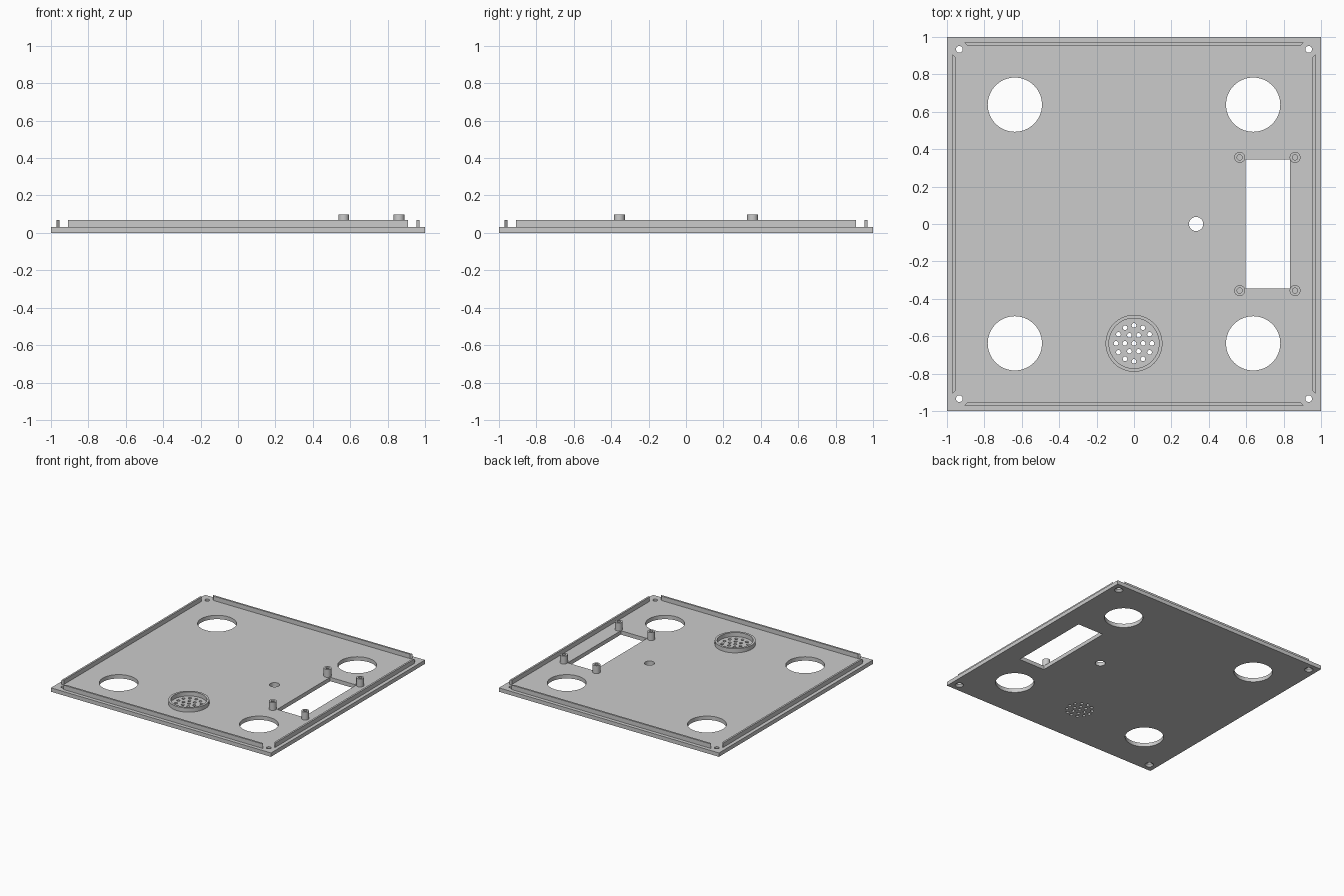
import bpy, bmesh
from math import cos, sin, pi, tau
from mathutils import Matrix, Vector

cube = bpy.data.objects.get("Cube")
if cube:
    bpy.data.objects.remove(cube, do_unlink=True)

grey = bpy.data.materials.new("plain grey")
grey.use_nodes = True
grey.diffuse_color = (0.6, 0.6, 0.6, 1)
grey.node_tree.nodes["Principled BSDF"].inputs["Base Color"].default_value = (0.6, 0.6, 0.6, 1)

BASE, TOP = 0.032, 0.068      # plate top, lip top
SINK = 0.02                   # raised parts start inside the plate


def finish(name, bm):
    bmesh.ops.recalc_face_normals(bm, faces=bm.faces)
    mesh = bpy.data.meshes.new(name)
    bm.to_mesh(mesh)
    bm.free()
    mesh.materials.append(grey)
    ob = bpy.data.objects.new(name, mesh)
    bpy.context.collection.objects.link(ob)
    return ob


def box(bm, x0, x1, y0, y1, z0, z1):
    m = Matrix.Translation(((x0 + x1) / 2, (y0 + y1) / 2, (z0 + z1) / 2))
    bmesh.ops.create_cube(bm, size=1, matrix=m @ Matrix.Diagonal((x1 - x0, y1 - y0, z1 - z0, 1)))


def lathe(bm, x, y, profile, steps=32):
    """Revolve a closed (radius, z) outline about the vertical through x, y."""
    rings = []
    for i in range(steps):
        a = tau * i / steps
        rings.append([bm.verts.new((x + r * cos(a), y + r * sin(a), z)) for r, z in profile])
    n = len(profile)
    for i in range(steps):
        a, b = rings[i], rings[(i + 1) % steps]
        for j in range(n):
            k = (j + 1) % n
            bm.faces.new((a[j], b[j], b[k], a[k]))


def drill(bm, x, y, r, steps=32):
    bmesh.ops.create_cone(bm, cap_ends=True, segments=steps, radius1=r, radius2=r,
                          depth=0.2, matrix=Matrix.Translation((x, y, 0)))


def smooth(ob):
    bpy.ops.object.select_all(action='DESELECT')
    ob.select_set(True)
    bpy.context.view_layer.objects.active = ob
    bpy.ops.object.shade_smooth_by_angle()


corners = [(sx, sy) for sx in (-1, 1) for sy in (-1, 1)]
GRILLE_Y = -0.638

# Cutter: round openings, window, cable hole, grille and corner screw holes
bm = bmesh.new()
for sx, sy in corners:
    drill(bm, 0.637 * sx, 0.638 * sy, 0.145, 64)
    # countersunk screw hole, widening towards the underside
    for z0, z1, r0, r1 in ((-0.1, 0, 0.032, 0.032), (0, 0.016, 0.032, 0.018), (0.016, 0.1, 0.018, 0.018)):
        bmesh.ops.create_cone(bm, cap_ends=True, segments=32, radius1=r0, radius2=r1, depth=z1 - z0,
                              matrix=Matrix.Translation((0.934 * sx, 0.934 * sy, (z0 + z1) / 2)))
# weld the stacked screw-hole sections into single solids
bmesh.ops.remove_doubles(bm, verts=bm.verts, dist=0.0001)
inner = [f for f in bm.faces if len(f.verts) > 4 and -0.01 < f.calc_center_median().z < 0.05]
bmesh.ops.delete(bm, geom=inner, context='FACES_ONLY')
drill(bm, 0.332, 0, 0.038)
box(bm, 0.597, 0.834, -0.345, 0.345, -0.1, 0.1)
drill(bm, 0, GRILLE_Y, 0.0125, 16)
for count, radius in ((6, 0.049), (12, 0.096)):
    for i in range(count):
        a = tau * i / count
        drill(bm, radius * cos(a), GRILLE_Y + radius * sin(a), 0.0125, 16)
cutter = finish("opening_cutter", bm)
cutter.hide_render = True

# Base plate with all openings cut
bm = bmesh.new()
box(bm, -1, 1, -1, 1, 0, BASE)
plate = finish("base_plate", bm)
mod = plate.modifiers.new("openings", 'BOOLEAN')
mod.operation = 'DIFFERENCE'
mod.solver = 'EXACT'
mod.object = cutter
bpy.context.view_layer.update()
graph = bpy.context.evaluated_depsgraph_get()
cut = bpy.data.meshes.new_from_object(plate.evaluated_get(graph))
plate.modifiers.clear()
plate.data = cut
bpy.data.objects.remove(cutter, do_unlink=True)
smooth(plate)

# Locating lips with mitred ends, one along each edge
for i, side in enumerate(("front", "right", "back", "left")):
    bm = bmesh.new()
    outline = [(-0.908, -0.97), (0.908, -0.97), (0.893, -0.955), (-0.893, -0.955)]
    face = bm.faces.new([bm.verts.new((x, y, SINK)) for x, y in outline])
    ext = bmesh.ops.extrude_face_region(bm, geom=[face])
    bmesh.ops.translate(bm, vec=Vector((0, 0, TOP - SINK)),
                        verts=[v for v in ext["geom"] if isinstance(v, bmesh.types.BMVert)])
    bmesh.ops.rotate(bm, verts=bm.verts, matrix=Matrix.Rotation(i * pi / 2, 3, 'Z'))
    finish(side + "_lip", bm)

# Hollow standoffs at the window corners
for x in (0.565, 0.861):
    for y in (-0.356, 0.356):
        bm = bmesh.new()
        lathe(bm, x, y, [(0.014, SINK), (0.029, SINK), (0.029, 0.097), (0.014, 0.097)])
        smooth(finish("window_standoff", bm))

# Raised collar around the grille
bm = bmesh.new()
lathe(bm, 0, GRILLE_Y, [(0.134, SINK), (0.152, SINK), (0.152, 0.066), (0.134, 0.066)], 64)
smooth(finish("grille_collar", bm))
